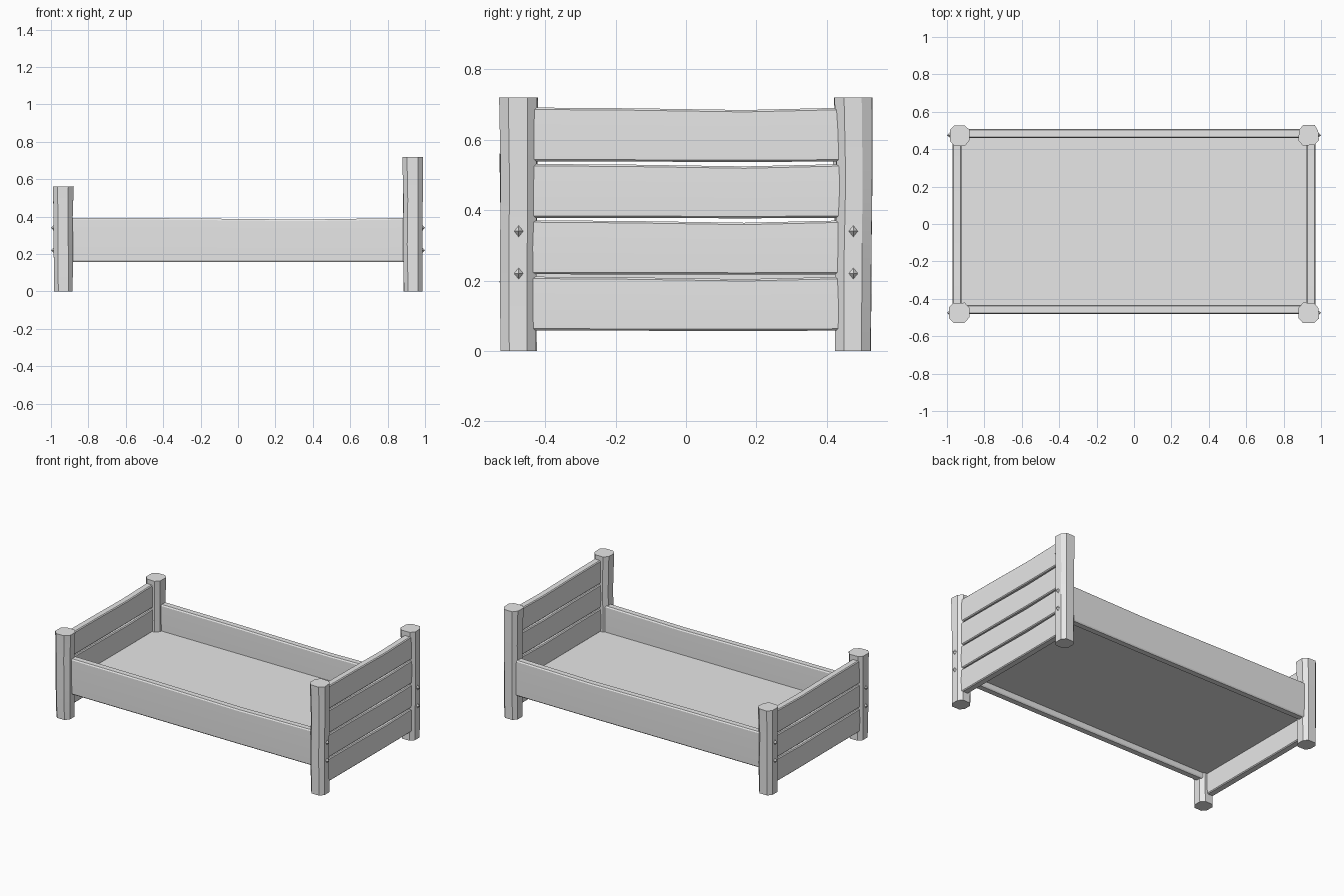
import bpy, bmesh, math, random
from mathutils import Vector

random.seed(4)
if "Cube" in bpy.data.objects:
    bpy.data.objects.remove(bpy.data.objects["Cube"])

grey = bpy.data.materials.new("plain_grey")
grey.use_nodes = True
grey.diffuse_color = (0.8, 0.8, 0.8, 1)
grey.node_tree.nodes["Principled BSDF"].inputs["Base Color"].default_value = (0.8, 0.8, 0.8, 1)


def finish(name, bm, smooth=True):
    bmesh.ops.recalc_face_normals(bm, faces=bm.faces)
    mesh = bpy.data.meshes.new(name)
    bm.to_mesh(mesh)
    bm.free()
    mesh.materials.append(grey)
    obj = bpy.data.objects.new(name, mesh)
    bpy.context.collection.objects.link(obj)
    if smooth:
        bpy.ops.object.select_all(action='DESELECT')
        obj.select_set(True)
        bpy.context.view_layer.objects.active = obj
        bpy.ops.object.shade_smooth_by_angle(angle=math.radians(28))
    return obj


def loft(name, rings):
    """Skin a list of equal-length point rings and cap both ends."""
    bm = bmesh.new()
    loops = [[bm.verts.new(p) for p in ring] for ring in rings]
    n = len(loops[0])
    for a, b in zip(loops, loops[1:]):
        for i in range(n):
            j = (i + 1) % n
            bm.faces.new((a[i], a[j], b[j], b[i]))
    bm.faces.new(loops[0])
    bm.faces.new(loops[-1])
    return finish(name, bm)


def post(name, x, y, height):
    """Hewn post: chamfered square section, narrower at the waist."""
    outline = [(-1, -.5), (-.55, -1), (.55, -1), (1, -.5),
               (1, .5), (.55, 1), (-.55, 1), (-1, .5)]
    jitter = [(random.uniform(-.003, .003), random.uniform(-.003, .003)) for _ in outline]
    rings = []
    for t, s in ((0, .93), (.35, .96), (.68, .94), (1, 1)):
        dx, dy = random.uniform(-.002, .002), random.uniform(-.002, .002)
        rings.append([(x + dx + u * .053 * s + jx * t, y + dy + v * .054 * s + jy * t, height * t)
                      for (u, v), (jx, jy) in zip(outline, jitter)])
    loft(name, rings)


def board(name, along, half_len, offset, z0, z1, thick, dip):
    """Chamfered board with gently bulging faces and a slightly sagging top."""
    half = [(.72, -1), (.94, -.93), (1, 0), (.94, .93), (.72, 1)]
    outline = half + [(-u, v) for u, v in reversed(half)]
    mid, h = (z0 + z1) / 2, (z1 - z0) / 2
    rings = []
    for t, sag in ((-1, 0), (-.35, .3), (.38, 1), (1, .1)):
        ring = []
        for u, v in outline:
            side = offset + u * thick / 2
            z = mid + v * h - dip * sag * (1 if v > 0 else .2)
            ring.append((t * half_len, side, z) if along == "x" else (side, t * half_len, z))
        rings.append(ring)
    loft(name, rings)


def bolt(name, x, y, z):
    """Small pointed peg head."""
    bm = bmesh.new()
    tips = [bm.verts.new((x + s * .015, y, z)) for s in (-1, 1)]
    rim = [bm.verts.new((x, y + a * .013, z + b * .016))
           for a, b in ((1, 0), (0, 1), (-1, 0), (0, -1))]
    for tip in tips:
        for i in range(4):
            bm.faces.new((tip, rim[i], rim[(i + 1) % 4]))
    finish(name, bm, smooth=False)


# Both ends: posts, stacked planks and pegs
for end, sx, height, planks in (("foot", -1, .56, 3), ("head", 1, .72, 4)):
    for side, sy in (("front", -1), ("back", 1)):
        post(f"{end}_{side}_post", sx * .935, sy * .475, height)
        for k, z in enumerate((.22, .34)):
            bolt(f"{end}_{side}_peg_{k + 1}", sx * .985, sy * .475, z)
    for k in range(planks):
        z = .058 + k * .16
        board(f"{end}_plank_{k + 1}", "y", .436, sx * .946, z, z + .153, .05, .007)

# Long side rails
board("front_rail", "x", .91, -.457, .158, .394, .05, .01)
board("back_rail", "x", .91, .484, .158, .394, .05, .01)

# Bed base
bm = bmesh.new()
bmesh.ops.create_cube(bm, size=1)
for v in bm.verts:
    v.co = Vector((v.co.x * 1.86, v.co.y * .91 + .013, v.co.z * .025 + .208))
finish("bed_base", bm, smooth=False)
